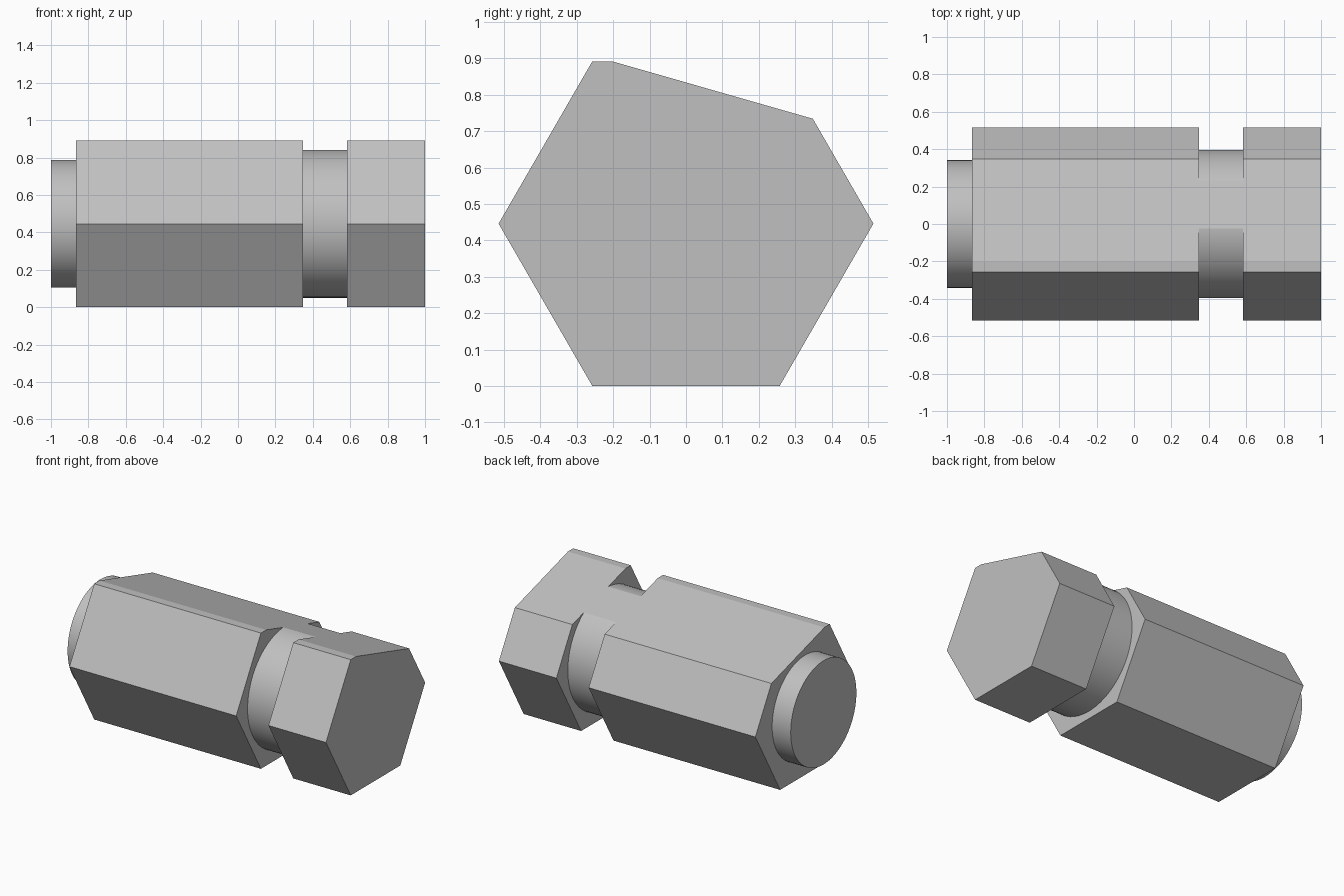
import bpy, bmesh, math
from mathutils import Vector

cube = bpy.data.objects.get("Cube")
if cube:
    bpy.data.objects.remove(cube, do_unlink=True)

AXIS_Z = 0.446      # height of the long axis
HEX_R = 0.515       # hexagon corner radius
FLAT_DIST = 0.373   # distance of the sloped flat from the axis
FLAT_NORMAL = Vector((0, 0.275, 0.961)).normalized()

steel = bpy.data.materials.new("grey steel")
steel.use_nodes = True
GREY = (0.53, 0.53, 0.53, 1)
steel.diffuse_color = GREY
steel.node_tree.nodes["Principled BSDF"].inputs["Base Color"].default_value = GREY


def prism(name, x0, x1, radius, sides, flat=True):
    """Bar along x with a regular section, trimmed by the sloped flat."""
    bm = bmesh.new()
    ring = []
    for i in range(sides):
        a = math.tau * i / sides
        ring.append(bm.verts.new((x0, radius * math.cos(a), AXIS_Z + radius * math.sin(a))))
    base = bm.faces.new(ring)
    ext = bmesh.ops.extrude_face_region(bm, geom=[base], use_keep_orig=True)
    top = [v for v in ext["geom"] if isinstance(v, bmesh.types.BMVert)]
    bmesh.ops.translate(bm, verts=top, vec=(x1 - x0, 0, 0))
    if flat:
        cut = bmesh.ops.bisect_plane(
            bm, geom=bm.verts[:] + bm.edges[:] + bm.faces[:], dist=1e-5,
            plane_co=Vector((0, 0, AXIS_Z)) + FLAT_NORMAL * FLAT_DIST,
            plane_no=FLAT_NORMAL, clear_outer=True)
        edges = [e for e in cut["geom_cut"] if isinstance(e, bmesh.types.BMEdge)]
        bmesh.ops.contextual_create(bm, geom=edges)
    bmesh.ops.recalc_face_normals(bm, faces=bm.faces[:])
    mesh = bpy.data.meshes.new(name)
    bm.to_mesh(mesh)
    bm.free()
    mesh.materials.append(steel)
    obj = bpy.data.objects.new(name, mesh)
    bpy.context.collection.objects.link(obj)
    # Round parts are smooth, with sharp rims
    if sides > 6:
        bpy.ops.object.select_all(action="DESELECT")
        obj.select_set(True)
        bpy.context.view_layer.objects.active = obj
        bpy.ops.object.shade_smooth_by_angle(angle=math.radians(12))
    return obj


# Round stub, long hex body, grooved neck and hex head
prism("end_stub", -1.0, -0.865, 0.341, 72, flat=False)
prism("hex_body", -0.865, 0.347, HEX_R, 6)
prism("groove_neck", 0.347, 0.582, 0.396, 72)
prism("hex_head", 0.582, 1.0, HEX_R, 6)
